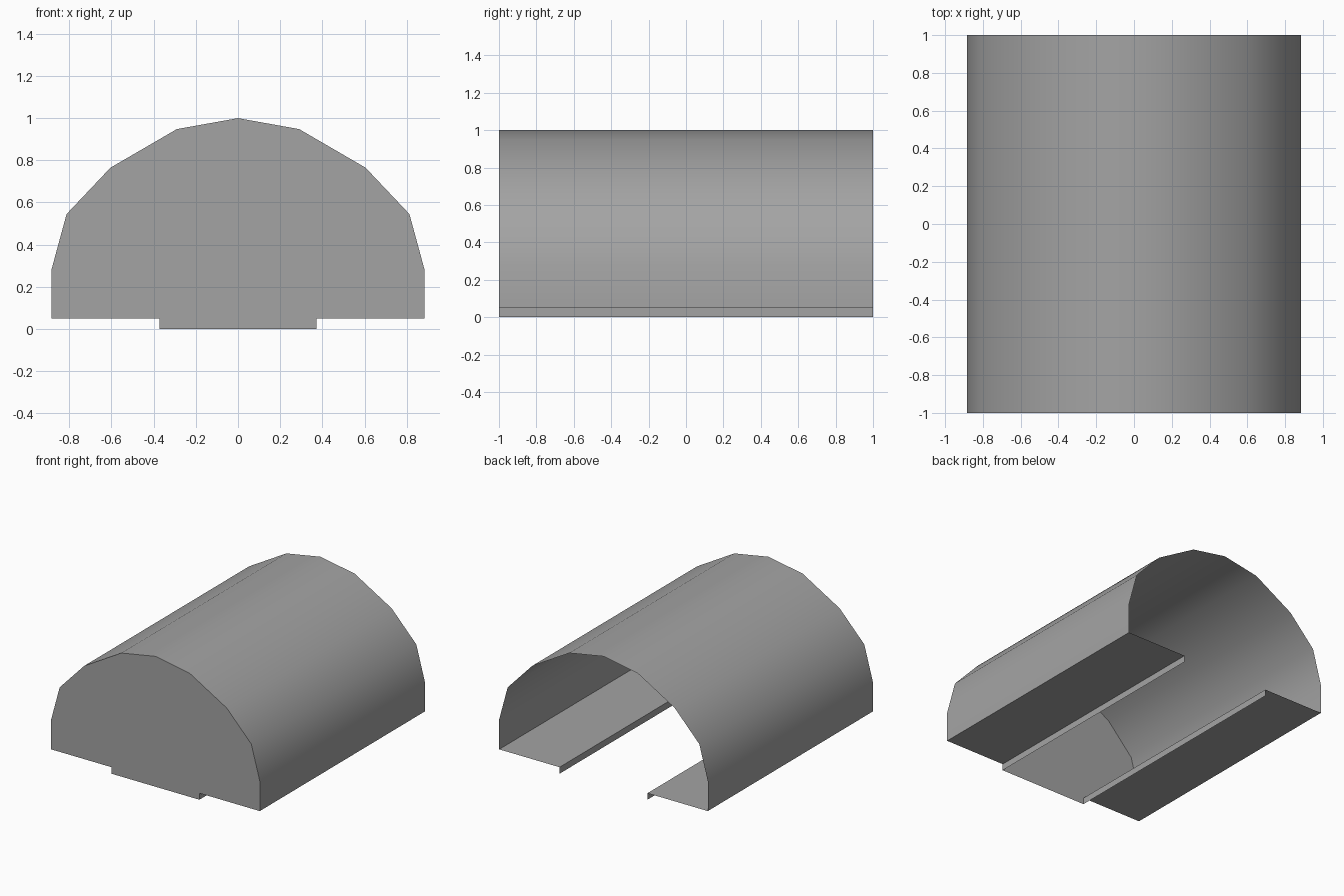
import bpy
import math

cube = bpy.data.objects.get("Cube")
if cube:
    bpy.data.objects.remove(cube, do_unlink=True)

GREY = (0.37, 0.37, 0.37, 1.0)
grey = bpy.data.materials.new("plain grey")
grey.use_nodes = True
grey.diffuse_color = GREY
grey.node_tree.nodes["Principled BSDF"].inputs["Base Color"].default_value = GREY

HALF_LENGTH = 1.0
LEDGE_Z = 0.05
SLOT_X = 0.373

# Half of the arch, from the foot up to just beside the ridge
half_arch = [(0.885, LEDGE_Z), (0.885, 0.28), (0.813, 0.545),
             (0.605, 0.765), (0.29, 0.948)]
arch = half_arch + [(0, 1.0)] + [(-x, z) for x, z in reversed(half_arch)]


def add_object(name, verts, faces):
    mesh = bpy.data.meshes.new(name)
    mesh.from_pydata(verts, [], faces)
    mesh.materials.append(grey)
    obj = bpy.data.objects.new(name, mesh)
    bpy.context.collection.objects.link(obj)
    return obj


def sweep(name, profile):
    """Extrude an open x-z profile along the whole length as a thin sheet."""
    n = len(profile)
    verts = [(x, y, z) for y in (-HALF_LENGTH, HALF_LENGTH) for x, z in profile]
    faces = [(i, i + n, i + n + 1, i + 1) for i in range(n - 1)]
    return add_object(name, verts, faces)


# Arched roof, smooth across its facets
roof = sweep("arched_roof", arch)
bpy.ops.object.select_all(action='DESELECT')
roof.select_set(True)
bpy.context.view_layer.objects.active = roof
bpy.ops.object.shade_smooth_by_angle(angle=math.radians(40))

# Floor ledges with a short lip down to the open slot
foot_x = half_arch[0][0]
sweep("left_ledge", [(SLOT_X, 0), (SLOT_X, LEDGE_Z), (foot_x, LEDGE_Z)][::-1])
sweep("right_ledge", [(-foot_x, LEDGE_Z), (-SLOT_X, LEDGE_Z), (-SLOT_X, 0)][::-1])

# Closed front wall, reaching down between the lips; the back stays open
outline = arch + [(-SLOT_X, LEDGE_Z), (-SLOT_X, 0), (SLOT_X, 0), (SLOT_X, LEDGE_Z)]
wall_verts = [(x, -HALF_LENGTH, z) for x, z in outline]
add_object("front_wall", wall_verts, [tuple(range(len(outline)))])
